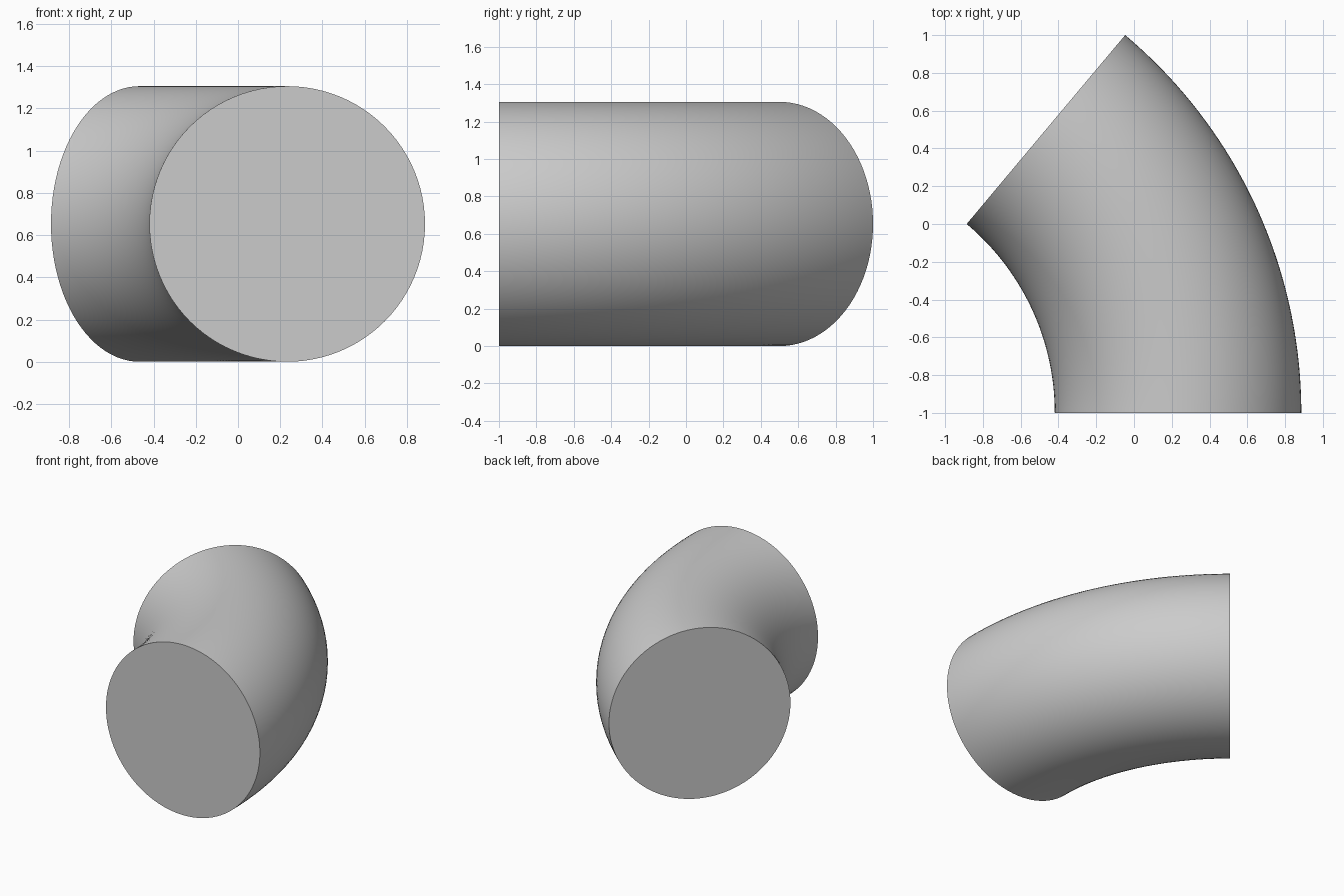
import bpy
import bmesh
import math
from mathutils import Matrix, Vector

cube = bpy.data.objects.get("Cube")
if cube:
    bpy.data.objects.remove(cube, do_unlink=True)

# Bend dimensions
SWEEP = math.radians(50)
INNER = 2 / (2 * math.sin(SWEEP))      # inner radius is half the outer radius
TUBE = INNER / 2
MIDLINE = INNER + TUBE
PIVOT = Vector((-(2 * INNER + INNER * math.cos(SWEEP)) / 2, -1, TUBE))
SIDES, STEPS = 96, 48

# Plain grey material
grey = bpy.data.materials.new("plain_grey")
grey.use_nodes = True
colour = (0.6, 0.6, 0.6, 1)
grey.diffuse_color = colour
grey.node_tree.nodes["Principled BSDF"].inputs["Base Color"].default_value = colour

# Circular section swept around the upright pivot axis
bm = bmesh.new()
rings = []
for step in range(STEPS + 1):
    turn = Matrix.Rotation(SWEEP * step / STEPS, 3, "Z")
    ring = []
    for side in range(SIDES):
        a = math.tau * side / SIDES
        section = Vector((MIDLINE + TUBE * math.cos(a), 0, TUBE * math.sin(a)))
        ring.append(bm.verts.new(PIVOT + turn @ section))
    rings.append(ring)

for lower, upper in zip(rings, rings[1:]):
    for i in range(SIDES):
        j = (i + 1) % SIDES
        bm.faces.new((lower[i], lower[j], upper[j], upper[i]))

# Flat end caps
bm.faces.new(rings[0])
bm.faces.new(rings[-1])
bmesh.ops.recalc_face_normals(bm, faces=bm.faces)

mesh = bpy.data.meshes.new("pipe_bend")
bm.to_mesh(mesh)
bm.free()
mesh.materials.append(grey)
bend = bpy.data.objects.new("pipe_bend", mesh)
bpy.context.collection.objects.link(bend)

# Smooth wall with sharp cap rims
bpy.ops.object.select_all(action="DESELECT")
bend.select_set(True)
bpy.context.view_layer.objects.active = bend
bpy.ops.object.shade_smooth_by_angle(angle=math.radians(30))
